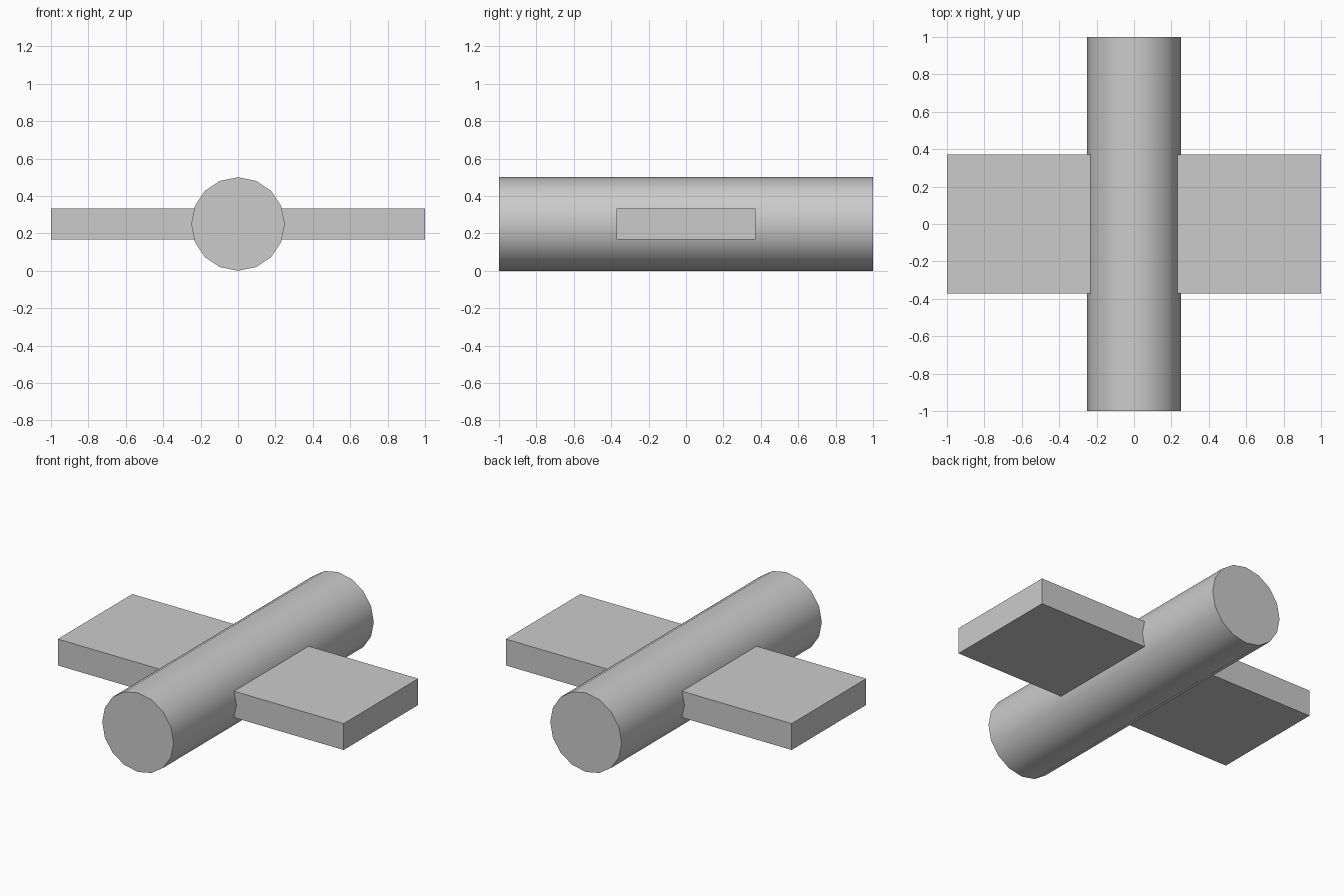
import bpy
import math

if "Cube" in bpy.data.objects:
    bpy.data.objects.remove(bpy.data.objects["Cube"])

# Round body lying along y
bpy.ops.mesh.primitive_cylinder_add(vertices=16, radius=0.25, depth=2,
                                    location=(0, 0, 0.25),
                                    rotation=(math.pi / 2, 0, 0))
body = bpy.context.object
body.name = "body_cylinder"
bpy.ops.object.transform_apply(location=False, rotation=True, scale=True)
bpy.ops.object.shade_smooth_by_angle(angle=math.radians(30))

# Flat slab crossing through the body along x
bpy.ops.mesh.primitive_cube_add(size=1, location=(0, 0, 0.25))
slab = bpy.context.object
slab.name = "cross_slab"
slab.scale = (2, 0.745, 1 / 6)
bpy.ops.object.transform_apply(location=False, rotation=False, scale=True)
